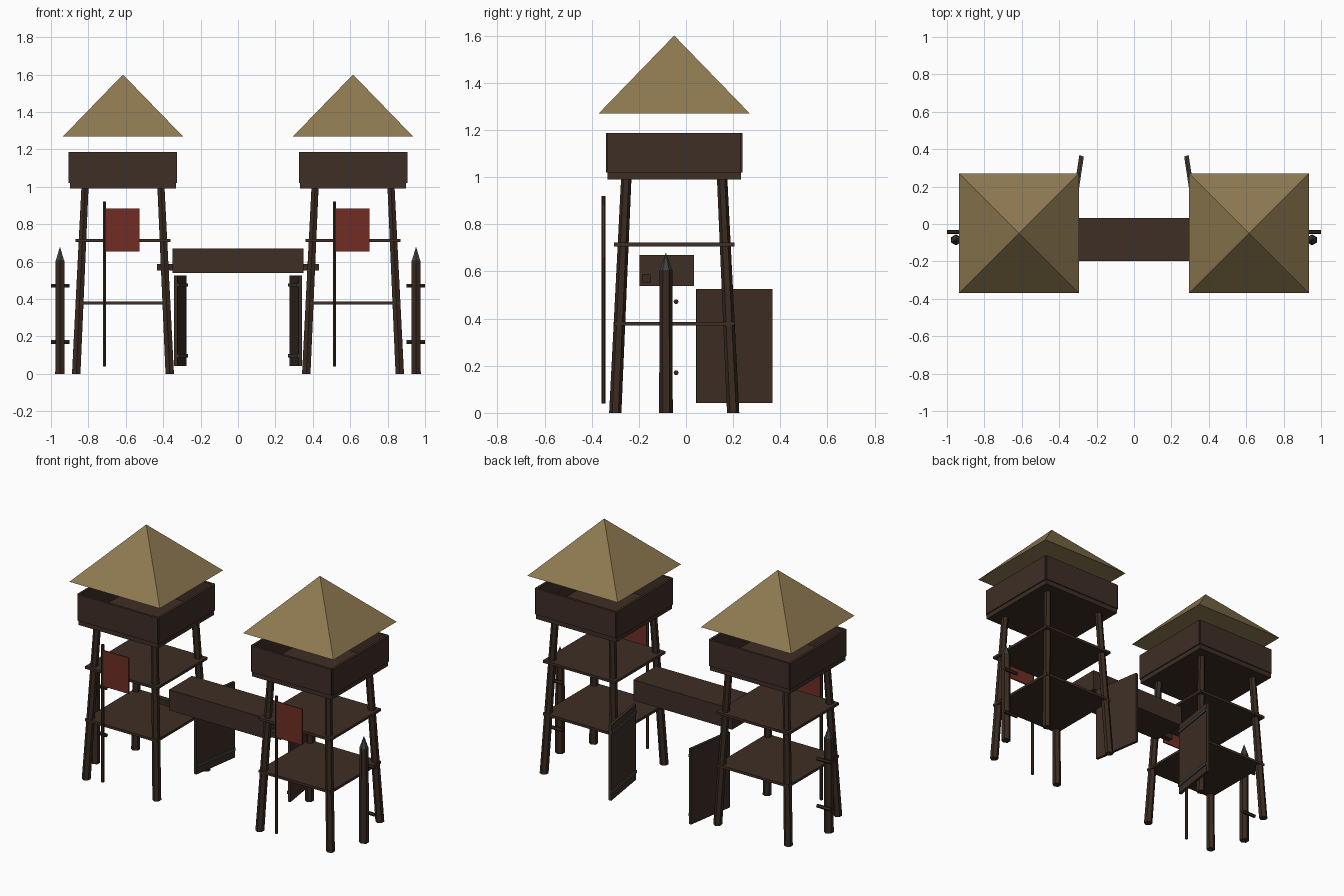
import bpy, bmesh, math
from mathutils import Matrix, Vector

if "Cube" in bpy.data.objects:
    bpy.data.objects.remove(bpy.data.objects["Cube"])


def material(name, rgb):
    m = bpy.data.materials.new(name)
    lin = [(c / 255 / 12.92) if c < 11 else ((c / 255 + 0.055) / 1.055) ** 2.4 for c in rgb]
    m.diffuse_color = (*lin, 1)
    m.use_nodes = True
    m.node_tree.nodes["Principled BSDF"].inputs["Base Color"].default_value = m.diffuse_color
    return m


WOOD = material("brown wood", (62, 46, 37))
DARK = material("dark wood", (56, 42, 32))
THATCH = material("straw thatch", (143, 122, 82))
RED = material("red cloth", (112, 45, 37))
METAL = material("dark metal", (64, 67, 67))


def finish(name, bm, mat):
    bmesh.ops.recalc_face_normals(bm, faces=bm.faces)
    mesh = bpy.data.meshes.new(name)
    bm.to_mesh(mesh)
    bm.free()
    mesh.materials.append(mat)
    ob = bpy.data.objects.new(name, mesh)
    bpy.context.collection.objects.link(ob)
    return ob


def box(name, lo, hi, mat, xform=None):
    bm = bmesh.new()
    lo, hi = Vector(lo), Vector(hi)
    m = Matrix.Translation((lo + hi) / 2) @ Matrix.Diagonal((*(hi - lo), 1))
    bmesh.ops.create_cube(bm, size=1, matrix=(xform or Matrix()) @ m)
    return finish(name, bm, mat)


def post(name, base, top, r1, r2, mat, sides=6):
    """Upright tapered prism; the top ring is shifted so it can lean."""
    bm = bmesh.new()
    base, top = Vector(base), Vector(top)
    bmesh.ops.create_cone(bm, cap_ends=True, segments=sides, radius1=r1, radius2=r2, depth=2)
    bmesh.ops.remove_doubles(bm, verts=bm.verts, dist=1e-5)
    for v in bm.verts:
        v.co = Vector((v.co.x, v.co.y, 0)) + (top if v.co.z > 0 else base)
    return finish(name, bm, mat)


CY = -0.05
for s, side in ((-1, "left"), (1, "right")):
    cx = 0.615 * s

    # splayed legs
    for sx in (-1, 1):
        for sy in (-1, 1):
            post(f"{side}_tower_leg", (cx + sx * 0.25, CY + sy * 0.25, 0),
                 (cx + sx * 0.203, CY + sy * 0.203, 1.0), 0.026, 0.022, DARK)

    # thin bracing decks
    for z in (0.378, 0.714):
        box(f"{side}_tower_deck", (cx - 0.255, CY - 0.255, z - 0.008),
            (cx + 0.255, CY + 0.255, z + 0.008), WOOD)

    # lookout floor and parapet walls
    box(f"{side}_lookout_floor", (cx - 0.283, CY - 0.283, 0.99),
        (cx + 0.283, CY + 0.283, 1.022), WOOD)
    for d in (-1, 1):
        a, b = sorted((d * 0.275, d * 0.29))
        box(f"{side}_parapet_wall_x", (cx + a, CY - 0.283, 1.02), (cx + b, CY + 0.283, 1.187), WOOD)
        box(f"{side}_parapet_wall_y", (cx - 0.283, CY + a, 1.02), (cx + 0.283, CY + b, 1.187), WOOD)

    # pyramid roof
    bm = bmesh.new()
    bmesh.ops.create_cone(bm, cap_ends=True, segments=4, radius1=0.32 * math.sqrt(2), radius2=0,
                          depth=0.33, matrix=Matrix.Translation((cx, CY, 1.435))
                          @ Matrix.Rotation(math.pi / 4, 4, 'Z'))
    bmesh.ops.remove_doubles(bm, verts=bm.verts, dist=1e-5)
    finish(f"{side}_roof", bm, THATCH)

    # flag, same direction on both towers
    px = cx - 0.098
    post(f"{side}_flag_pole", (px, -0.35, 0.04), (px, -0.35, 0.92), 0.009, 0.009, DARK)
    box(f"{side}_flag", (px + 0.006, -0.354, 0.655), (px + 0.186, -0.346, 0.885), RED)

    # sharpened palisade stake with stub rails
    x = 0.952 * s
    post(f"{side}_stake", (x, -0.085, 0), (x, -0.085, 0.605), 0.029, 0.027, DARK)
    post(f"{side}_stake_tip", (x, -0.085, 0.605), (x, -0.085, 0.68), 0.026, 0, METAL)
    for z in (0.17, 0.472):
        bm = bmesh.new()
        bmesh.ops.create_cone(bm, cap_ends=True, segments=6, radius1=0.011, radius2=0.011, depth=0.1,
                              matrix=Matrix.Translation((0.95 * s, -0.042, z))
                              @ Matrix.Rotation(math.pi / 2, 4, 'Y'))
        finish(f"{side}_stake_rail", bm, DARK)

    # open gate leaf with metal bands on the inner face
    hinge = Matrix.Translation((0.308 * s, 0.204, 0)) @ Matrix.Rotation(s * math.radians(8.6), 4, 'Z')
    box(f"{side}_gate_leaf", (-0.009, -0.163, 0.042), (0.009, 0.163, 0.525), WOOD, hinge)
    a, b = sorted((-s * 0.008, -s * 0.016))
    for z in (0.097, 0.475):
        box(f"{side}_gate_band", (a, -0.16, z - 0.009), (b, 0.16, z + 0.009), METAL, hinge)

# bridge and its support beam
box("bridge", (-0.35, -0.198, 0.538), (0.35, 0.033, 0.67), WOOD)
box("bridge_beam", (-0.433, -0.186, 0.553), (0.433, -0.15, 0.588), DARK)
